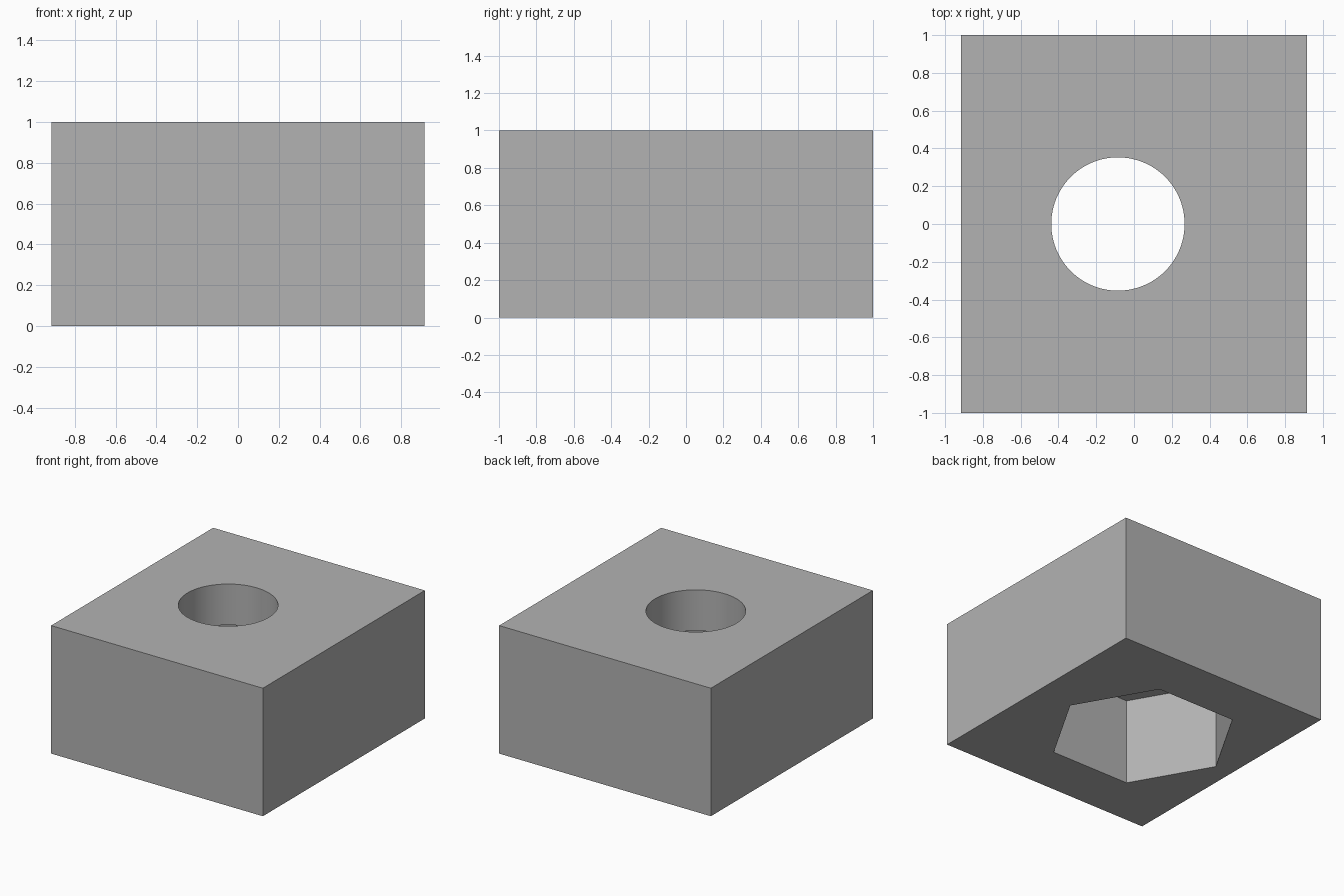
import bpy
import math

cube = bpy.data.objects.get("Cube")
if cube:
    bpy.data.objects.remove(cube, do_unlink=True)

WIDTH, LENGTH, HEIGHT = 1.83, 2.0, 1.0
HOLE_X = -0.085
HOLE_RADIUS = 0.353
POCKET_RADIUS = 0.683
POCKET_DEPTH = 0.68

# Plain grey material
grey = bpy.data.materials.new("plain_grey")
grey.use_nodes = True
color = (0.448, 0.448, 0.448, 1.0)
grey.diffuse_color = color
grey.node_tree.nodes["Principled BSDF"].inputs["Base Color"].default_value = color


def make_cutter(name, sides, radius, bottom, top):
    """Upright prism on the hole axis, hidden and used only for cutting."""
    bpy.ops.mesh.primitive_cylinder_add(
        vertices=sides, radius=radius, depth=top - bottom,
        location=(HOLE_X, 0, (top + bottom) / 2),
        rotation=(0, 0, math.pi / 2))  # corners point along x
    cutter = bpy.context.object
    cutter.name = name
    cutter.data.materials.append(grey)
    cutter.hide_render = True
    cutter.hide_set(True)
    return cutter


# Rectangular block
bpy.ops.mesh.primitive_cube_add(size=1, location=(0, 0, HEIGHT / 2))
block = bpy.context.object
block.name = "block"
block.scale = (WIDTH, LENGTH, HEIGHT)
bpy.ops.object.transform_apply(location=False, rotation=False, scale=True)
block.data.materials.append(grey)

# Round through hole, and hexagonal nut pocket in the underside
cutters = [
    make_cutter("round_hole_cutter", 96, HOLE_RADIUS, -0.2, HEIGHT + 0.2),
    make_cutter("hex_pocket_cutter", 6, POCKET_RADIUS, -0.2, POCKET_DEPTH),
]
bpy.context.view_layer.objects.active = block
block.select_set(True)
for cutter in cutters:
    cut = block.modifiers.new(cutter.name, 'BOOLEAN')
    cut.operation = 'DIFFERENCE'
    cut.solver = 'EXACT'
    cut.object = cutter
    bpy.ops.object.modifier_apply(modifier=cut.name)
    bpy.data.objects.remove(cutter, do_unlink=True)

# Smooth hole wall with crisp edges
bpy.ops.object.shade_smooth_by_angle(angle=math.radians(30))
